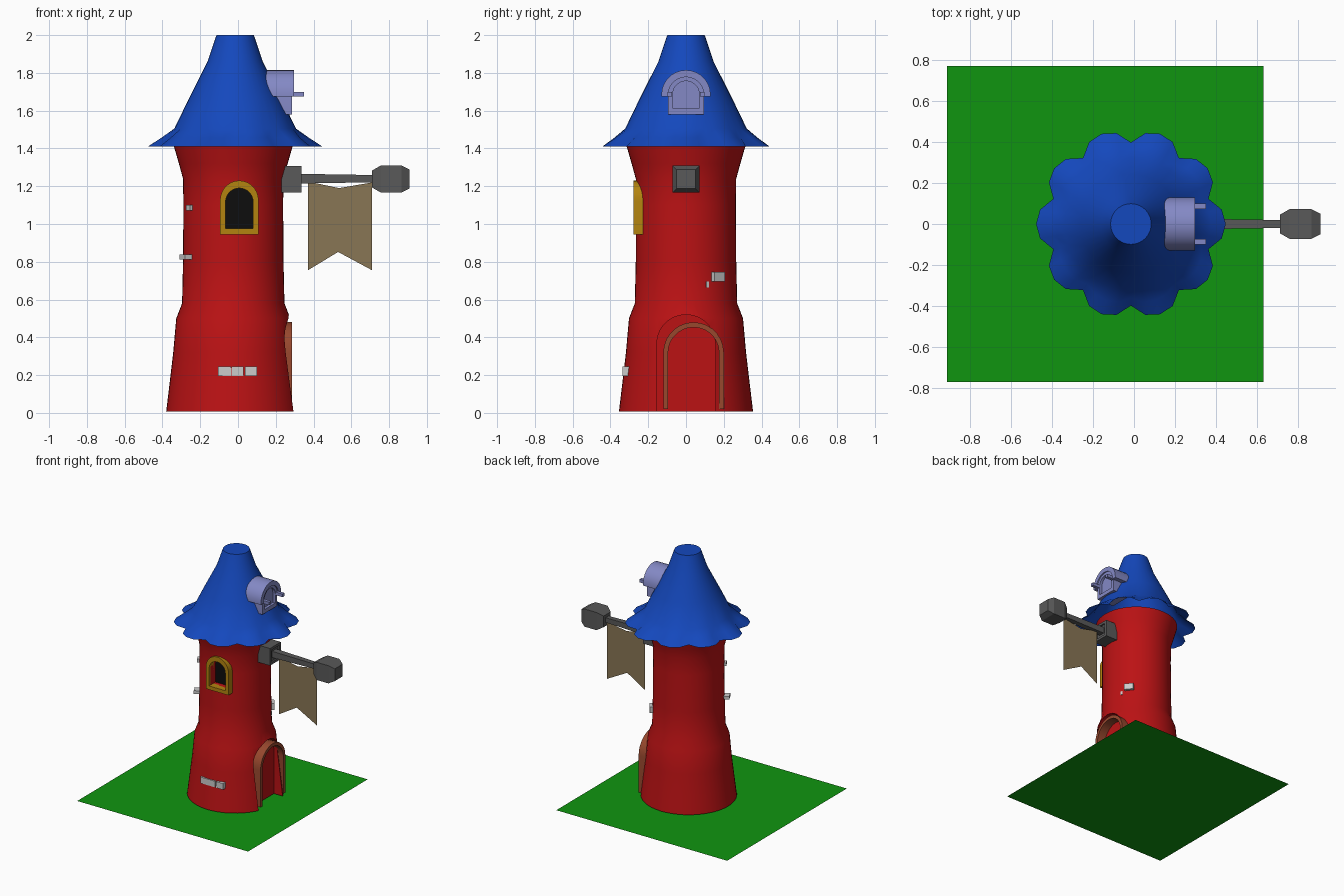
import bpy, bmesh
from math import sin, cos, pi, radians
from mathutils import Matrix

if "Cube" in bpy.data.objects:
    bpy.data.objects.remove(bpy.data.objects["Cube"])

def material(name, r, g, b):
    m = bpy.data.materials.new(name)
    m.diffuse_color = (r, g, b, 1)
    m.use_nodes = True
    m.node_tree.nodes["Principled BSDF"].inputs["Base Color"].default_value = m.diffuse_color
    return m

RED = material("red_wall", .5, .006, .007)
BLUE = material("blue_roof", .007, .065, .51)
GREEN = material("grass", .005, .30, .005)
LILAC = material("lilac", .23, .25, .56)
IRON = material("iron", .1, .1, .1)
CLOTH = material("cloth", .25, .18, .09)
GOLD = material("gold", .45, .23, .005)
WOOD = material("wood", .31, .065, .027)
BLACK = material("black", .004, .004, .004)

def make(name, verts, faces, mat=None, smooth=None):
    bm = bmesh.new()
    vs = [bm.verts.new(v) for v in verts]
    for f in faces:
        bm.faces.new([vs[i] for i in f])
    bmesh.ops.recalc_face_normals(bm, faces=bm.faces)
    me = bpy.data.meshes.new(name)
    bm.to_mesh(me)
    bm.free()
    ob = bpy.data.objects.new(name, me)
    bpy.context.collection.objects.link(ob)
    if mat:
        me.materials.append(mat)
    if smooth:
        bpy.ops.object.select_all(action='DESELECT')
        ob.select_set(True)
        bpy.context.view_layer.objects.active = ob
        bpy.ops.object.shade_smooth_by_angle(angle=radians(smooth))
    return ob

def loft(name, loops, mat=None, cap0=True, cap1=True, smooth=None):
    n = len(loops[0])
    faces = [[k*n+i, k*n+(i+1) % n, (k+1)*n+(i+1) % n, (k+1)*n+i]
             for k in range(len(loops)-1) for i in range(n)]
    if cap0:
        faces.append(list(range(n)))
    if cap1:
        faces.append([(len(loops)-1)*n+i for i in range(n)])
    return make(name, [p for l in loops for p in l], faces, mat, smooth)

def place(pts, axis, d):
    return [(d, u, z) if axis == 'x' else (u, d, z) for u, z in pts]

def prism(name, pts, axis, lo, hi, mat=None, smooth=None):
    return loft(name, [place(pts, axis, lo), place(pts, axis, hi)], mat, smooth=smooth)

def arch(c, w, z0, top, rise, n=14):
    arc = [(c - w*cos(pi*i/n), top - rise + rise*sin(pi*i/n)) for i in range(n+1)]
    return [(c-w, z0)] + arc + [(c+w, z0)]

def arch_frame(name, outer, inner, axis, lo, hi, mat, closed):
    n = len(outer)
    v = place(outer, axis, lo) + place(inner, axis, lo) + place(inner, axis, hi) + place(outer, axis, hi)
    faces = []
    for i in range(n if closed else n-1):
        j = (i+1) % n
        for k in range(4):
            m = (k+1) % 4
            faces.append([k*n+i, k*n+j, m*n+j, m*n+i])
    if not closed:
        faces += [[k*n for k in range(4)], [k*n+n-1 for k in range(4)]]
    return make(name, v, faces, mat, smooth=30)

def box(name, x, y, z, mat=None):
    return prism(name, [(x[0], z[0]), (x[1], z[0]), (x[1], z[1]), (x[0], z[1])], 'y', y[0], y[1], mat)

def ring(cx, r, z, n=48):
    return [(cx + r*cos(2*pi*i/n), r*sin(2*pi*i/n), z) for i in range(n)]

# Ground sheet
make("grass_patch", [(-.91, -.77, 0), (.63, -.77, 0), (.63, .77, 0), (-.91, .77, 0)], [[0, 1, 2, 3]], GREEN)

# Tower wall with recesses for the door and window
profile = [(.355, .008), (.338, .15), (.318, .32), (.302, .5), (.271, .58), (.266, .8),
           (.264, 1.1), (.266, 1.24), (.288, 1.32), (.314, 1.41)]
tower = loft("tower_wall", [ring(-.025, r, z) for r, z in profile], RED)
for cutter in (prism("door_cutter", arch(0, .155, -.1, .52, .155), 'x', .215, .5),
               prism("window_cutter", arch(.007, .073, .975, 1.19, .073), 'y', -.5, -.19)):
    mod = tower.modifiers.new("recess", 'BOOLEAN')
    mod.object = cutter
    mod.solver = 'EXACT'
    bpy.context.view_layer.objects.active = tower
    bpy.ops.object.modifier_apply(modifier=mod.name)
    bpy.data.objects.remove(cutter)
bpy.ops.object.select_all(action='DESELECT')
tower.select_set(True)
bpy.context.view_layer.objects.active = tower
bpy.ops.object.shade_smooth_by_angle(angle=radians(35))

# Door surround and front window
arch_frame("door_frame", arch(.04, .16, .02, .48, .16), arch(.04, .135, .02, .453, .135),
           'x', .205, .287, WOOD, False)
arch_frame("window_frame", arch(.007, .102, .945, 1.23, .105), arch(.007, .073, .975, 1.19, .073),
           'y', -.278, -.222, GOLD, True)
prism("window_pane", arch(.007, .073, .975, 1.19, .073), 'y', -.195, -.185, BLACK)

# Scalloped roof: ten lobes of four segments each
def lobed(r, z, amount):
    scale = (1, .97, .86, .97)
    return [(-.015 + r*(1-amount*(1-scale[i % 4]))*cos(2*pi*i/40),
             r*(1-amount*(1-scale[i % 4]))*sin(2*pi*i/40), z) for i in range(40)]

loft("roof", [lobed(.462, 1.41, 1), lobed(.39, 1.457, .55), lobed(.322, 1.505, 0), lobed(.242, 1.67, 0),
              lobed(.146, 1.86, 0), lobed(.099, 2, 0)], BLUE, cap0=False, smooth=40)

# Roof dormer
arch_frame("dormer_hood", arch(0, .13, 1.675, 1.815, .13), arch(0, .095, 1.675, 1.778, .095),
           'x', .13, .297, LILAC, False)
arch_frame("dormer_frame", arch(0, .095, 1.58, 1.778, .095), arch(0, .07, 1.612, 1.757, .07),
           'x', .13, .287, LILAC, True)
prism("dormer_pane", arch(0, .07, 1.612, 1.757, .07), 'x', .13, .265, LILAC)
for side in (-1, 1):
    y = sorted((side*.073, side*.099))
    box("dormer_peg", (.27, .35), y, (1.675, 1.7), LILAC)

# Flag pole: square sections lofted along x
def square_bar(name, sections, zc):
    loft(name, [[(x, -h, zc-h), (x, h, zc-h), (x, h, zc+h), (x, -h, zc+h)] for x, h in sections], IRON)

square_bar("pole_bracket", [(.2, .07), (.337, .07), (.337, .05), (.325, .05)], 1.238)
square_bar("flag_pole", [(.3, .026), (.73, .019)], 1.24)
square_bar("pole_knob", [(.71, .045), (.757, .072), (.865, .072), (.908, .05)], 1.238)

# Swallow-tailed banner
make("banner", [(.37, 0, 1.225), (.535, 0, 1.19), (.71, 0, 1.22), (.71, 0, .755), (.53, 0, .852), (.37, 0, .755)],
     [[0, 1, 4, 5], [1, 2, 3, 4]], CLOTH)

# Bare bricks on the front
for x0, x1 in ((-.105, -.036), (-.034, .028), (.038, .1)):
    box("front_brick", (x0, x1), (-.335, -.29), (.195, .245))

# Bare bricks turned to follow the wall: angle, radius, depth, width, z range
for a, r, d, w, z0, z1 in ((211, .265, .03, .04, 1.072, 1.1), (208, .275, .06, .06, .812, .838),
                           (38, .265, .05, .07, .695, .745), (25, .258, .03, .016, .665, .695)):
    b = box("side_brick", (r-d/2, r+d/2), (-w/2, w/2), (z0, z1))
    b.data.transform(Matrix.Translation((-.025, 0, 0)) @ Matrix.Rotation(radians(a), 4, 'Z'))
